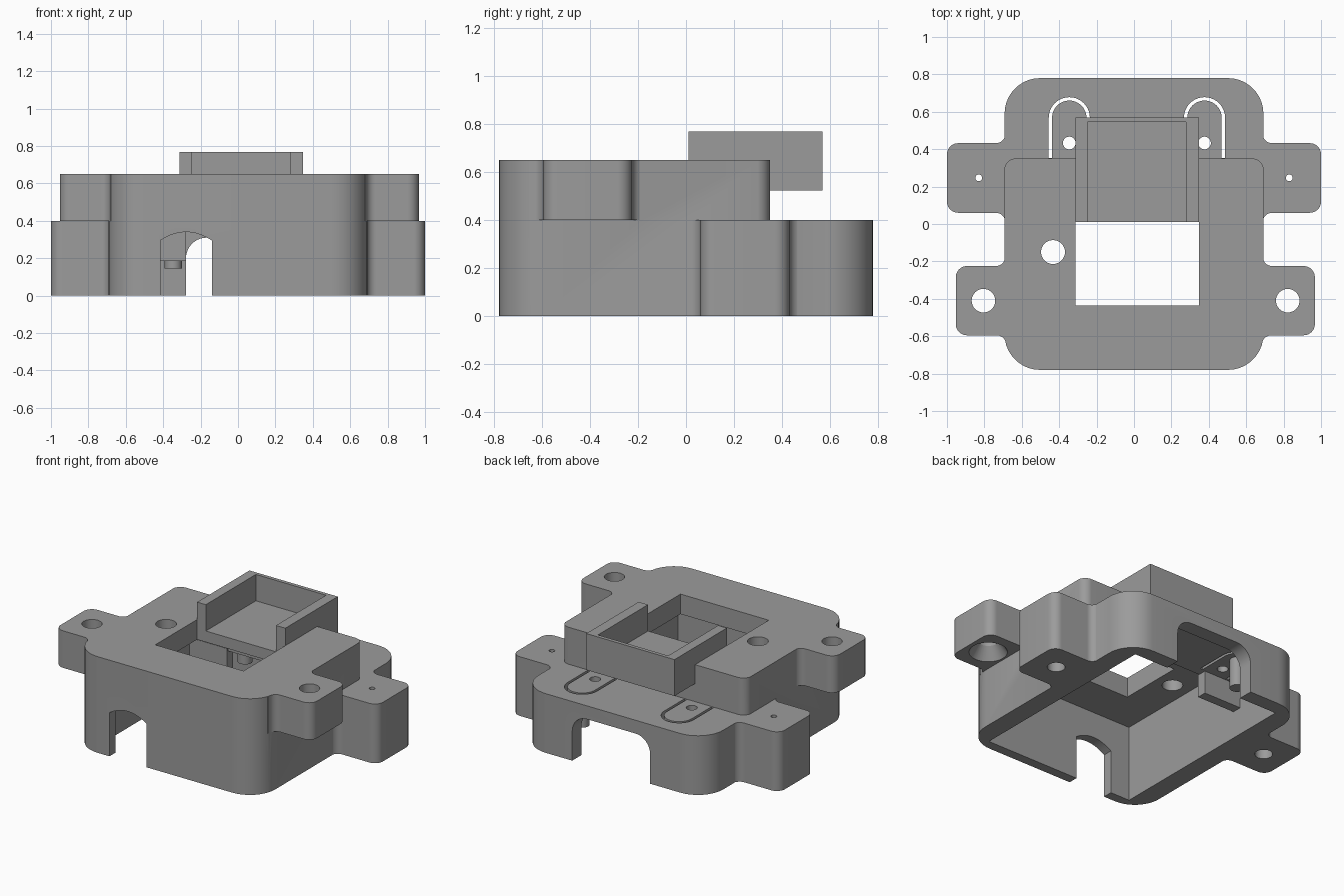
import bpy, bmesh, math
from mathutils import Vector

if "Cube" in bpy.data.objects:
    bpy.data.objects.remove(bpy.data.objects["Cube"])

grey = bpy.data.materials.new("plain grey")
grey.diffuse_color = (0.33, 0.33, 0.33, 1)
grey.use_nodes = True
grey.node_tree.nodes["Principled BSDF"].inputs["Base Color"].default_value = grey.diffuse_color


def rounded(corners, n=10):
    """Outline from (x, y, radius) corners, convex or concave."""
    pts = []
    for i, (x, y, r) in enumerate(corners):
        p = Vector((x, y))
        if r == 0:
            pts.append(p)
            continue
        a = (Vector(corners[i - 1][:2]) - p).normalized()
        b = (Vector(corners[(i + 1) % len(corners)][:2]) - p).normalized()
        half = a.angle(b) / 2
        c = p + (a + b).normalized() * r / math.sin(half)
        s, e = p + a * r / math.tan(half) - c, p + b * r / math.tan(half) - c
        turn = math.atan2(s.x * e.y - s.y * e.x, s.dot(e))
        for k in range(n + 1):
            t = turn * k / n
            pts.append(c + Vector((s.x * math.cos(t) - s.y * math.sin(t),
                                   s.x * math.sin(t) + s.y * math.cos(t))))
    return pts


def finish(name, bm):
    bmesh.ops.recalc_face_normals(bm, faces=bm.faces)
    me = bpy.data.meshes.new(name)
    bm.to_mesh(me)
    bm.free()
    me.materials.append(grey)
    ob = bpy.data.objects.new(name, me)
    bpy.context.collection.objects.link(ob)
    return ob


def prism(name, pts, lo, hi, along_y=False):
    bm = bmesh.new()
    place = (lambda p, h: (p[0], h, p[1])) if along_y else (lambda p, h: (p[0], p[1], h))
    v0 = [bm.verts.new(place(p, lo)) for p in pts]
    v1 = [bm.verts.new(place(p, hi)) for p in pts]
    bm.faces.new(v0)
    bm.faces.new(v1)
    for i in range(len(pts)):
        j = (i + 1) % len(pts)
        bm.faces.new((v0[i], v0[j], v1[j], v1[i]))
    return finish(name, bm)


def box(name, x0, x1, y0, y1, z0, z1):
    return prism(name, [(x0, y0), (x1, y0), (x1, y1), (x0, y1)], z0, z1)


def cone(name, x, y, r0, r1, z0, z1, n=32):
    bm = bmesh.new()
    r = bmesh.ops.create_cone(bm, cap_ends=True, segments=n, radius1=r0, radius2=r1, depth=z1 - z0)
    bmesh.ops.translate(bm, verts=r["verts"], vec=(x, y, (z0 + z1) / 2))
    return finish(name, bm)


def combine(ob, other, op):
    m = ob.modifiers.new(op, 'BOOLEAN')
    m.operation, m.object, m.solver = op, other, 'EXACT'
    bpy.context.view_layer.objects.active = ob
    bpy.ops.object.modifier_apply(modifier=m.name)
    bpy.data.objects.remove(other)


def cut(other):
    combine(housing, other, 'DIFFERENCE')


def add(other):
    combine(housing, other, 'UNION')


# Main block, stepped down at the rear
W = .692
housing = prism("housing", rounded([(-W, -.78, .19), (W, -.78, .19), (W, .78, .19), (-W, .78, .19)]), 0, .65)
S = W + .001
cut(prism("rear_step", rounded([(-1.2, .25, 0), (-S, .25, 0), (-S, .35, .06), (S, .35, .06),
                                (S, .25, 0), (1.2, .25, 0), (1.2, 1, 0), (-1.2, 1, 0)]), .4, .9))


# Mounting ears with filleted roots: low at the rear, high at the front
def ear(name, side, tip, y0, y1, root0, z0, z1):
    pts = [(.6, y0 - .06, 0), (root0, y0 - .06, 0), (W, y0, .05), (tip, y0, .06),
           (tip, y1, .06), (W, y1, .05), (W - .004, y1 + .06, 0), (.6, y1 + .06, 0)]
    add(prism(name, rounded([(side * x, y, r) for x, y, r in pts][::side]), z0, z1))


for side, tip in ((1, .967), (-1, .953)):
    ear("rear_ear", side, 1, .06, .432, W - .004, 0, .4)
    ear("deck_ear", side, tip, -.595, -.225, W - .01, .4, .65)

# Hollow interior, higher under the deck
cut(box("front_cavity", -.56, .56, -.715, .29, -.1, .515))
cut(box("rear_cavity", -.56, .56, .2, .68, -.1, .34))

# Window in the deck and the seat for the tray
cut(box("window", -.313, .347, -.437, .01, .45, .8))
cut(box("tray_seat", -.313, .347, 0, .4, .522, .8))

# Hanging baffle beside the cable opening
add(box("baffle", -.6, -.278, .28, .345, .185, .36))

# Front cable notch with a shallow arch
arch = [(-.2775 + .1375 * t / 8, .295 + .045 * (1 - (t / 8) ** 2)) for t in range(8, -9, -1)]
cut(prism("front_notch", [(-.415, -.1), (-.14, -.1)] + arch, -.9, -.65, True))

# Wide rear notch
cut(prism("rear_notch", rounded([(-.278, -.1, 0), (.305, -.1, 0), (.305, .31, .11), (-.278, .31, .11)]),
          .6, .9, True))

# Flexible button tongues, each with a plunger at the tip, a hole and a U slot
for cx in (-.346, .377):
    add(cone("button_plunger", cx, .57, .046, .046, .145, .37))
    cut(cone("button_hole", cx, .433, .034, .034, .1, .5))
    slot = []
    for r, order in ((.110, 1), (.092, -1)):
        side = [(cx + r * math.cos(math.pi * k / 20), .568 + r * math.sin(math.pi * k / 20))
                for k in range(21)]
        slot += ([(cx + r, .352)] + side + [(cx - r, .352)])[::order]
    cut(prism("button_slot", slot, .3, .45))

# Screw holes: through deck, countersunk deck ears, counterbored rear ears
cut(cone("deck_hole", -.433, -.15, .064, .064, .3, .8))
for x in (-.805, .822):
    cut(cone("ear_hole", x, -.41, .063, .063, .3, .8))
    cut(cone("ear_countersink", x, -.41, .125, .063, .39, .48))
for x in (-.83, .83):
    cut(cone("pilot_hole", x, .247, .018, .018, -.1, .5))
    cut(cone("counterbore", x, .247, .055, .055, -.1, .3))

# Open-fronted tray overhanging the rear step
tray = box("tray", -.313, .347, .01, .57, .522, .768)
combine(tray, box("tray_hollow", -.248, .277, -.1, .545, .59, .9), 'DIFFERENCE')

for ob in (housing, tray):
    bpy.ops.object.select_all(action='DESELECT')
    ob.select_set(True)
    bpy.context.view_layer.objects.active = ob
    bpy.ops.object.shade_smooth_by_angle(angle=math.radians(30))
